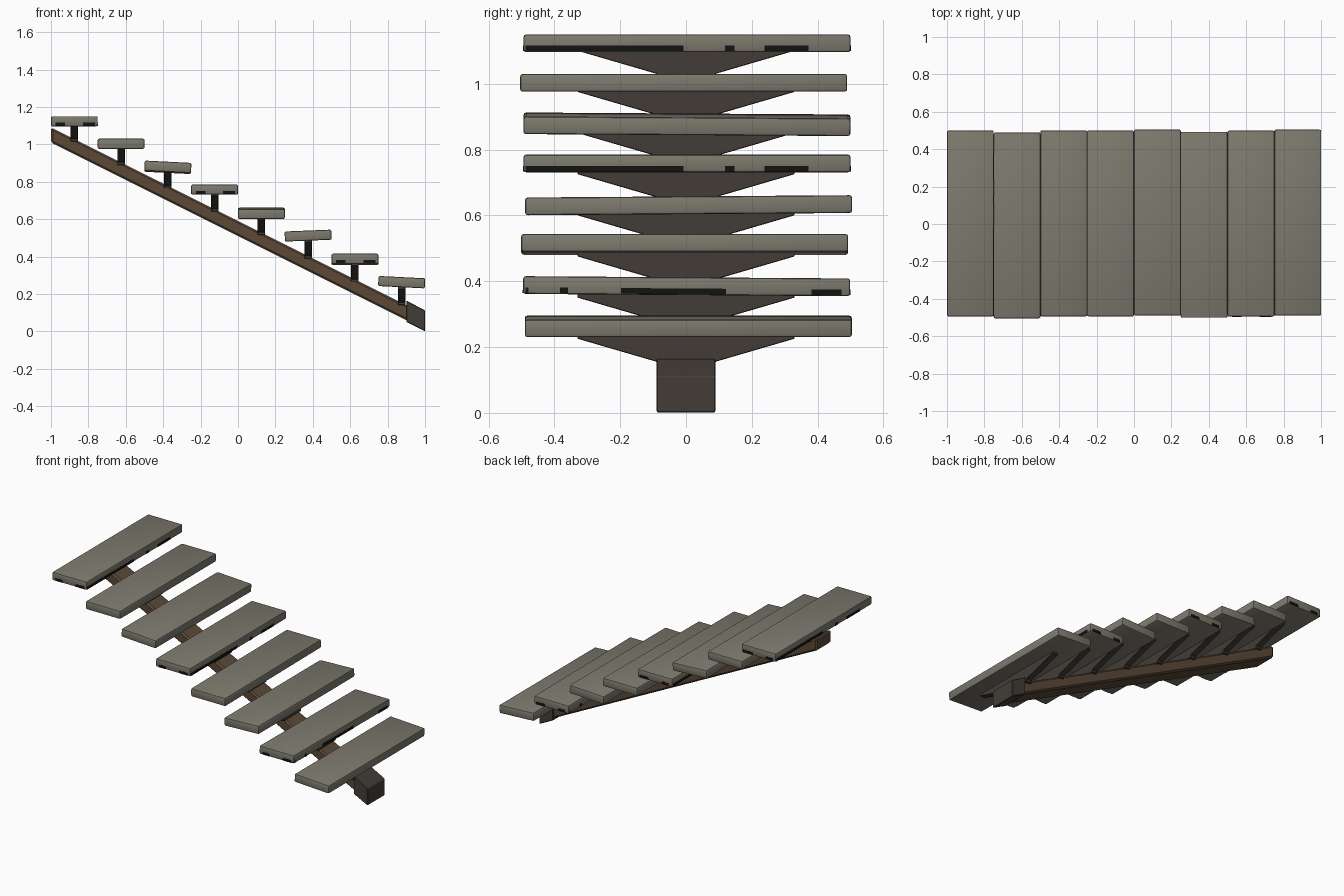
import bpy, math
from mathutils import Euler, Vector

if "Cube" in bpy.data.objects:
    bpy.data.objects.remove(bpy.data.objects["Cube"])


def material(name, rgb):
    m = bpy.data.materials.new(name)
    m.diffuse_color = (*rgb, 1)
    m.use_nodes = True
    m.node_tree.nodes["Principled BSDF"].inputs["Base Color"].default_value = m.diffuse_color
    return m


STONE = material("grey tread", (0.205, 0.193, 0.155))
DARK = material("dark metal", (0.056, 0.046, 0.038))
BROWN = material("brown beam", (0.105, 0.066, 0.038))
BLACK = material("black wear", (0.006, 0.006, 0.005))


def prism(name, profile, axis, half, mat, bevel=0.0, segs=1, center=(0, 0, 0)):
    """Extrude a 2D profile (u, z) by +-half along axis 'x' or 'y'."""
    n = len(profile)
    verts = []
    for s in (-half, half):
        for u, z in profile:
            verts.append((u, s, z) if axis == 'y' else (s, u, z))
    faces = [tuple(range(n)), tuple(range(2 * n - 1, n - 1, -1))]
    faces += [(i, i + n, (i + 1) % n + n, (i + 1) % n) for i in range(n)]
    me = bpy.data.meshes.new(name)
    me.from_pydata(verts, [], faces)
    import bmesh
    bm = bmesh.new()
    bm.from_mesh(me)
    bmesh.ops.recalc_face_normals(bm, faces=bm.faces)
    if bevel:
        bmesh.ops.bevel(bm, geom=list(bm.edges), offset=bevel, segments=segs,
                        profile=0.5, affect='EDGES')
    bm.to_mesh(me)
    bm.free()
    me.materials.append(mat)
    ob = bpy.data.objects.new(name, me)
    ob.location = center
    bpy.context.collection.objects.link(ob)
    return ob


def rect(a, b, lo, hi):
    return [(a, lo), (b, lo), (b, hi), (a, hi)]


# sloping centre beam
prism("centre_beam", [(-1, 1.01), (0.93, 0.045), (0.93, 0.125), (-1, 1.09)],
      'y', 0.077, BROWN, 0.01)
# foot bracket wrapped round the low end
prism("foot_bracket", [(0.9, 0.05), (1, 0), (1, 0.112), (0.9, 0.165)],
      'y', 0.09, DARK, 0.004)

# treads: top z, tilt about y, tilt about x, y offset
TREADS = [(1.15, 0, 0, 0.003), (1.03, 0, 0, -0.007), (0.904, 0.05, -0.006, 0.003),
          (0.785, 0, 0, 0.003), (0.658, 0, 0.007, 0.008), (0.539, -0.04, 0, -0.004),
          (0.412, 0, -0.007, 0.002), (0.29, 0.05, 0, 0.007)]
W, L, T = 0.125, 0.497, 0.054
# worn strips along the lower edge: (start, end)
LONG_WEAR = [(-0.49, -0.01), (0.115, 0.145), (0.235, 0.37)]
LATE_WEAR = [(-0.49, -0.48), (-0.385, -0.36), (-0.2, 0.12), (0.38, 0.47)]
END_WEAR = [(-0.1, -0.05), (0.045, 0.11)]

for i, (top, ty, tx, oy) in enumerate(TREADS):
    x = -0.875 + 0.25 * i
    loc = Vector((x, oy, top - T / 2))
    rot = Euler((tx, ty, 0))
    parts = [prism(f"tread_{i+1}", rect(-W, W, -T / 2, T / 2), 'y', L, STONE, 0.008, 2)]
    parts[0].data.shade_smooth()
    with bpy.context.temp_override(object=parts[0], active_object=parts[0],
                                   selected_objects=[parts[0]],
                                   selected_editable_objects=[parts[0]]):
        bpy.ops.object.shade_smooth_by_angle(angle=math.radians(30))
    # dark worn plates on every third tread
    if i % 3 == 0:
        lo, hi = -T / 2 + 0.003, -T / 2 + 0.02
        for a, b in (LATE_WEAR if i == 6 else LONG_WEAR):
            for s in (-1, 1):
                parts.append(prism(f"wear_long_{i+1}", rect(s * a, s * b, lo, hi) if s < 0
                                   else rect(a, b, lo, hi), 'x', 0.002, BLACK,
                                   center=(s * (W - 0.001), 0, 0)))
        for a, b in END_WEAR:
            for s in (-1, 1):
                parts.append(prism(f"wear_end_{i+1}", rect(a, b, lo, hi), 'y', 0.002, BLACK,
                                   center=(0, s * (L - 0.001), 0)))
    for p in parts:
        local = p.location.copy()
        p.rotation_euler = rot
        p.location = loc + rot.to_matrix() @ local

    # tapered bracket under the tread
    base = 0.59 - 0.5 * x
    under = top - T + 0.004
    shoulder = base + 0.073
    prism(f"tread_bracket_{i+1}",
          [(-0.09, base - 0.012), (0.09, base - 0.012), (0.09, base + 0.003),
           (0.33, shoulder), (0.33, under), (-0.33, under),
           (-0.33, shoulder), (-0.09, base + 0.003)],
          'x', 0.02, DARK, 0.002, 1, (x, 0, 0))
